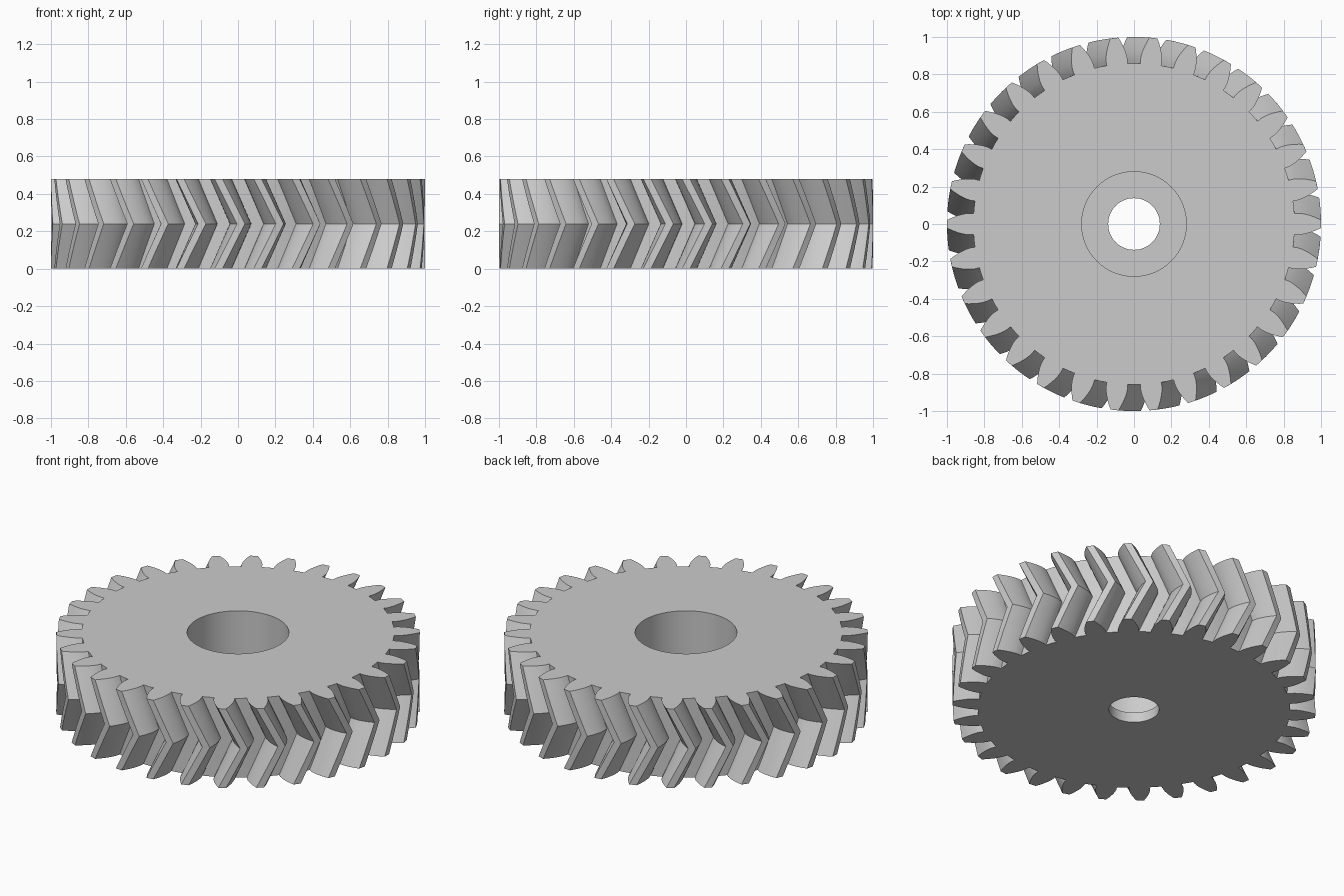
import bpy
import bmesh
import math

cube = bpy.data.objects.get("Cube")
if cube:
    bpy.data.objects.remove(cube, do_unlink=True)

TEETH = 30
MODULE = 2 / (TEETH + 2)
PITCH_R = MODULE * TEETH / 2
ROOT_R = PITCH_R - 1.25 * MODULE
TIP_R = 1.0
HEIGHT = 0.48
TWIST = math.radians(6.9)
BASE_R = PITCH_R * math.cos(math.radians(20))
BORE_R, HOLE_R, FLOOR_Z = 0.28, 0.138, 0.06
FLANK_STEPS = 7
LAYERS = 8


def involute(r):
    a = math.acos(min(1, BASE_R / r))
    return math.tan(a) - a


def half_angle(r):
    """Half the angular thickness of a tooth at radius r."""
    return math.pi / (2 * TEETH) - 0.002 + involute(PITCH_R) - involute(r)


# Tooth outline: rising flank, tip, falling flank, root
radii = [ROOT_R] + [BASE_R + (TIP_R - BASE_R) * i / (FLANK_STEPS - 1)
                    for i in range(FLANK_STEPS)]
tooth = [(r, -half_angle(r)) for r in radii]
tooth += [(r, half_angle(r)) for r in reversed(radii)]
tooth.append((ROOT_R, math.pi / TEETH))
outline = [(r, a + 2 * math.pi * t / TEETH) for t in range(TEETH) for r, a in tooth]
circle = [2 * math.pi * i / 64 for i in range(64)]

bm = bmesh.new()


def ring(points, z, turn=0.0):
    return [bm.verts.new((r * math.cos(a + turn), r * math.sin(a + turn), z))
            for r, a in points]


def bridge(lower, upper):
    n = len(lower)
    for i in range(n):
        j = (i + 1) % n
        bm.faces.new((lower[i], lower[j], upper[j], upper[i]))


def cap(outer, inner):
    edges = []
    for loop in (outer, inner):
        for i, v in enumerate(loop):
            w = loop[(i + 1) % len(loop)]
            edges.append(bm.edges.get((v, w)) or bm.edges.new((v, w)))
    bmesh.ops.triangle_fill(bm, use_beauty=True, use_dissolve=False, edges=edges)


# Herringbone rim: twist grows to mid height and returns
rim = []
for k in range(LAYERS + 1):
    f = k / LAYERS
    rim.append(ring(outline, HEIGHT * f, TWIST * (1 - abs(2 * f - 1))))
for lower, upper in zip(rim, rim[1:]):
    bridge(lower, upper)

# Stepped bore: narrow through hole below a wide recess
hole = [(HOLE_R, a) for a in circle]
recess = [(BORE_R, a) for a in circle]
steps = [ring(hole, 0), ring(hole, FLOOR_Z), ring(recess, FLOOR_Z), ring(recess, HEIGHT)]
for lower, upper in zip(steps, steps[1:]):
    bridge(lower, upper)

# Flat end faces
cap(rim[0], steps[0])
cap(rim[-1], steps[-1])
bmesh.ops.recalc_face_normals(bm, faces=bm.faces[:])

mesh = bpy.data.meshes.new("herringbone_gear")
bm.to_mesh(mesh)
bm.free()
gear = bpy.data.objects.new("herringbone_gear", mesh)
bpy.context.collection.objects.link(gear)

# Plain grey material
grey = bpy.data.materials.new("light_grey")
grey.use_nodes = True
colour = (0.6, 0.6, 0.6, 1)
grey.diffuse_color = colour
grey.node_tree.nodes["Principled BSDF"].inputs["Base Color"].default_value = colour
mesh.materials.append(grey)

# Smooth flanks and bore, crisp edges
bpy.ops.object.select_all(action="DESELECT")
gear.select_set(True)
bpy.context.view_layer.objects.active = gear
bpy.ops.object.shade_smooth_by_angle(angle=math.radians(20))
